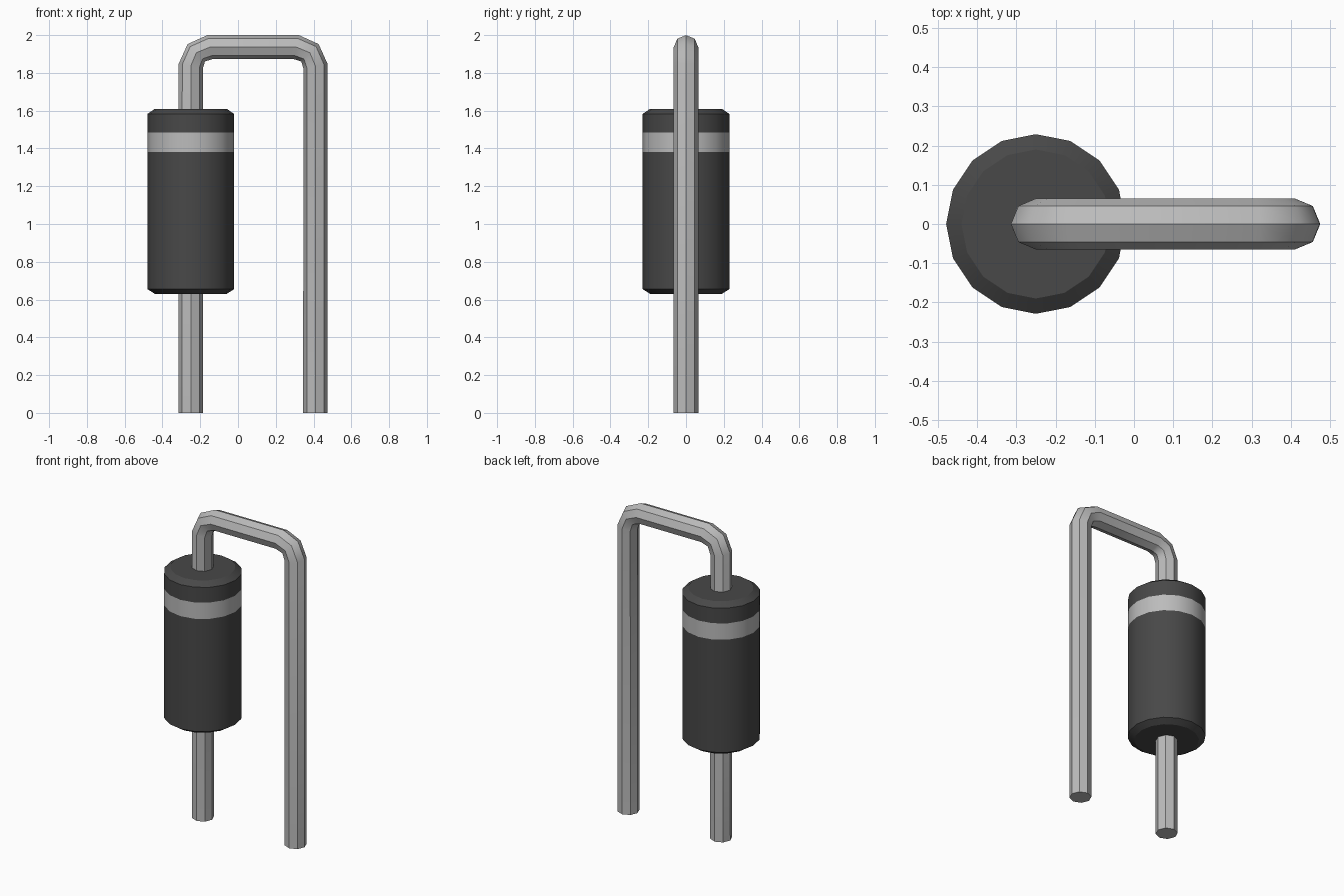
import bpy, bmesh, math
from mathutils import Vector

if "Cube" in bpy.data.objects:
    bpy.data.objects.remove(bpy.data.objects["Cube"], do_unlink=True)


def material(name, grey):
    m = bpy.data.materials.new(name)
    m.use_nodes = True
    col = (grey, grey, grey, 1)
    m.diffuse_color = col
    m.node_tree.nodes["Principled BSDF"].inputs["Base Color"].default_value = col
    return m


def skin(bm, rings):
    """Join rings of vertices with quads and cap both ends."""
    n = len(rings[0])
    for a, b in zip(rings, rings[1:]):
        for i in range(n):
            j = (i + 1) % n
            bm.faces.new((a[i], a[j], b[j], b[i]))
    bm.faces.new(rings[0][::-1])
    bm.faces.new(rings[-1])
    bmesh.ops.recalc_face_normals(bm, faces=bm.faces)


def finish(bm, name, mats):
    me = bpy.data.meshes.new(name)
    bm.to_mesh(me)
    bm.free()
    for m in mats:
        me.materials.append(m)
    ob = bpy.data.objects.new(name, me)
    bpy.context.collection.objects.link(ob)
    return ob


dark = material("dark grey plastic", 0.065)
light = material("light grey band", 0.5)
metal = material("lead metal", 0.5)

BODY_X, LEG_X, TOP_Z = -0.25, 0.41, 1.936

# Cylindrical body: chamfered 16-sided lathe with a light band near the top
BAND = (1.38, 1.485)
profile = [(0.19, 0.63), (0.229, 0.655), (0.229, BAND[0]),
           (0.229, BAND[1]), (0.229, 1.583), (0.19, 1.61)]
bm = bmesh.new()
angles = [math.tau * i / 16 for i in range(16)]
skin(bm, [[bm.verts.new((BODY_X + r * math.cos(a), r * math.sin(a), z))
           for a in angles] for r, z in profile])
for f in bm.faces:
    f.material_index = int(BAND[0] < f.calc_center_median().z < BAND[1])
body = finish(bm, "body", [dark, light])
bpy.ops.object.select_all(action='DESELECT')
body.select_set(True)
bpy.context.view_layer.objects.active = body
bpy.ops.object.shade_smooth_by_angle(angle=math.radians(30))

# Wire lead: octagonal section swept up, over two rounded bends, and down
R, BEND = 0.065, 0.1
path = [(BODY_X, 0, 0)]
for cx, start in ((BODY_X + BEND, 180), (LEG_X - BEND, 90)):
    for k in range(3):
        a = math.radians(start - 45 * k)
        path.append((cx + BEND * math.cos(a), 0, TOP_Z - BEND + BEND * math.sin(a)))
path.append((LEG_X, 0, 0))
path = [Vector(p) for p in path]
bm = bmesh.new()
rings = []
for i, p in enumerate(path):
    before = (p - path[i - 1]).normalized() if i else Vector()
    after = (path[i + 1] - p).normalized() if i + 1 < len(path) else Vector()
    t = (before + after).normalized()
    side = Vector((t.z, 0, -t.x))
    rings.append([bm.verts.new(p + R * (side * math.cos(k * math.tau / 8)
                                        + Vector((0, 1, 0)) * math.sin(k * math.tau / 8)))
                  for k in range(8)])
skin(bm, rings)
# Crisp edges along the wire and at its cut ends, smooth round the bends
for f in bm.faces:
    f.smooth = len(f.verts) == 4
ring_of = {v: i for i, ring in enumerate(rings) for v in ring}
for e in bm.edges:
    a, b = (ring_of[v] for v in e.verts)
    e.smooth = a == b and 0 < a < len(rings) - 1
finish(bm, "wire_lead", [metal])
